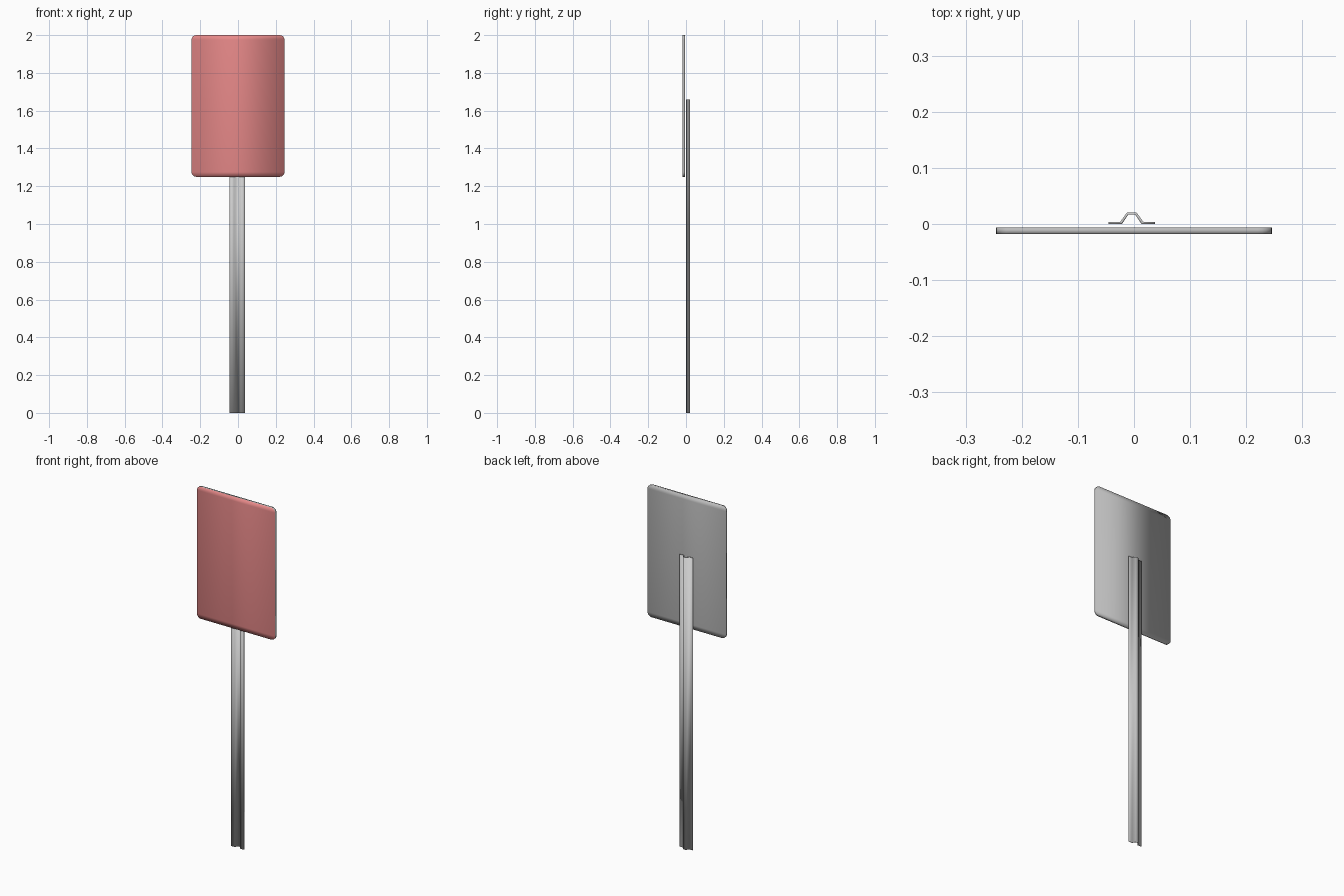
import bpy
import math

if "Cube" in bpy.data.objects:
    bpy.data.objects.remove(bpy.data.objects["Cube"])

red = bpy.data.materials.new("red_face")
red.diffuse_color = (0.80, 0.25, 0.25, 1)
red.use_nodes = True
red.node_tree.nodes["Principled BSDF"].inputs["Base Color"].default_value = red.diffuse_color
grey = bpy.data.materials.new("grey_metal")
grey.diffuse_color = (0.5, 0.5, 0.5, 1)
grey.use_nodes = True
grey.node_tree.nodes["Principled BSDF"].inputs["Base Color"].default_value = grey.diffuse_color


def extruded_strip(name, left, right, place, depth0, depth1):
    """Solid from a cross-section given as paired points, closed at both ends."""
    n = len(left)
    ring = left + right[::-1]
    m = 2 * n
    verts = [place(p, d) for d in (depth0, depth1) for p in ring]
    caps = [(i, i + 1, m - 2 - i, m - 1 - i) for i in range(n - 1)]
    faces = caps + [tuple(v + m for v in reversed(f)) for f in caps]
    faces += [(i, i + m, (i + 1) % m + m, (i + 1) % m) for i in range(m)]
    mesh = bpy.data.meshes.new(name)
    mesh.from_pydata(verts, [], faces)
    obj = bpy.data.objects.new(name, mesh)
    bpy.context.collection.objects.link(obj)
    # consistent outward normals
    bpy.context.view_layer.objects.active = obj
    obj.select_set(True)
    bpy.ops.object.mode_set(mode='EDIT')
    bpy.ops.mesh.select_all(action='SELECT')
    bpy.ops.mesh.normals_make_consistent(inside=False)
    bpy.ops.object.mode_set(mode='OBJECT')
    bpy.ops.object.shade_smooth()
    obj.select_set(False)
    return obj, n - 1


# sign panel: rounded rectangle sliced into horizontal rows
W, Z0, Z1, R, STEPS = 0.246, 1.25, 2.0, 0.025, 5
arc = [math.pi / 2 * i / STEPS for i in range(STEPS + 1)]
side = [(W - R + R * math.sin(a), Z0 + R - R * math.cos(a)) for a in arc]
side += [(W - R + R * math.cos(a), Z1 - R + R * math.sin(a)) for a in arc]
mirrored = [(-x, z) for x, z in side]
panel, front_count = extruded_strip(
    "sign_panel", mirrored, side, lambda p, d: (p[0], d, p[1]), -0.018, -0.006)
panel.data.materials.append(grey)
panel.data.materials.append(red)
for poly in panel.data.polygons[:front_count]:
    poly.material_index = 1

# hat-channel post: folded sheet profile, extruded upward
CX, T = -0.004, 0.004
half_back = [(0.0415, T), (0.0205, T), (0.0085, 0.0205)]
half_front = [(0.0415, 0), (0.0175, 0), (0.0065, 0.0165)]


def full(half):
    return [(CX - x, y) for x, y in half] + [(CX + x, y) for x, y in half[::-1]]


extruded_strip("post", full(half_front), full(half_back),
               lambda p, d: (p[0], p[1], d), 0.0, 1.66)
